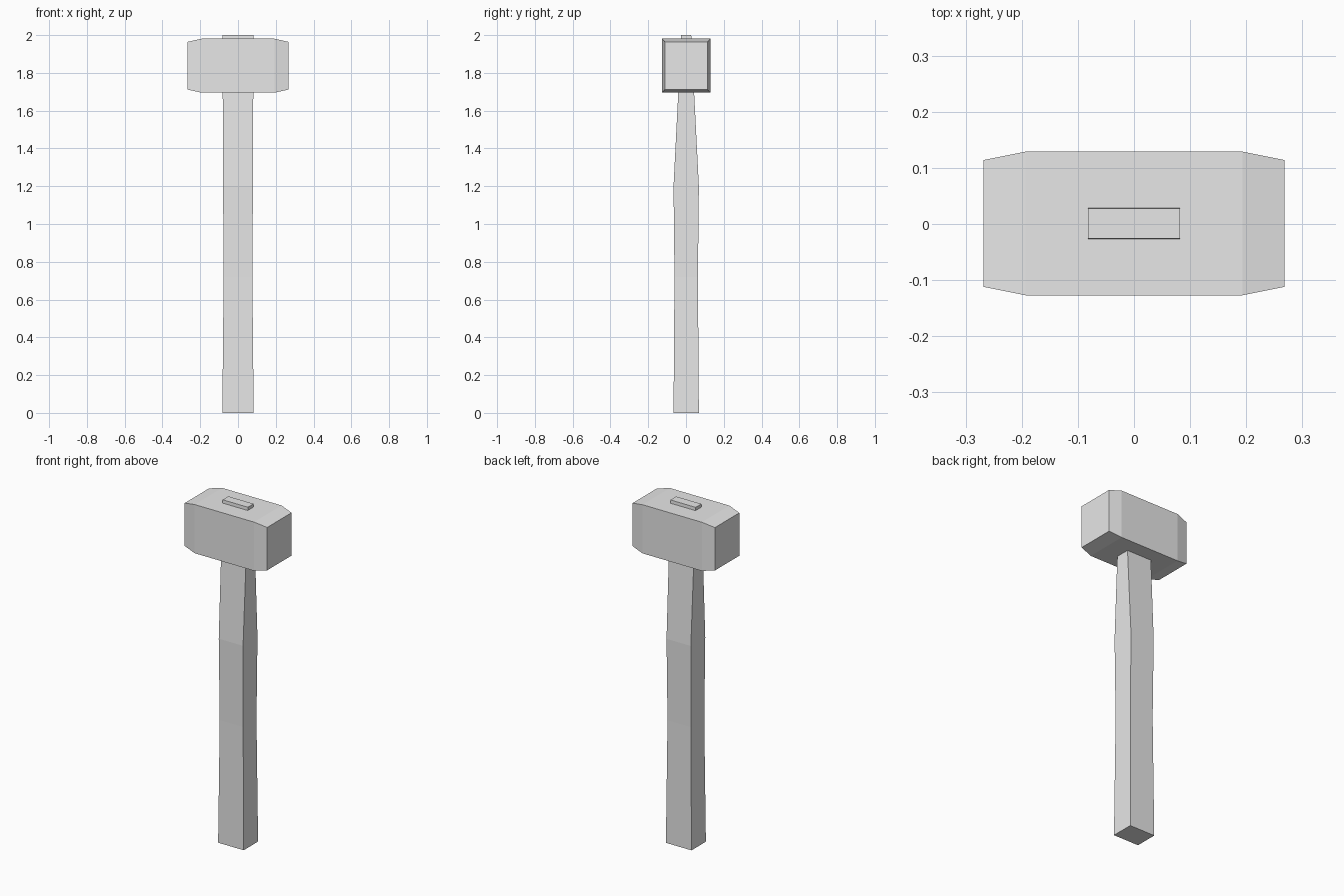
import bpy
import bmesh

cube = bpy.data.objects.get("Cube")
if cube:
    bpy.data.objects.remove(cube, do_unlink=True)

grey = bpy.data.materials.new("plain grey")
grey.use_nodes = True
colour = (0.8, 0.8, 0.8, 1)
grey.diffuse_color = colour
grey.node_tree.nodes["Principled BSDF"].inputs["Base Color"].default_value = colour


def loft(name, rings):
    """Join four-cornered rings in order and cap both ends."""
    bm = bmesh.new()
    loops = [[bm.verts.new(p) for p in ring] for ring in rings]
    for a, b in zip(loops, loops[1:]):
        for i in range(4):
            j = (i + 1) % 4
            bm.faces.new((a[i], a[j], b[j], b[i]))
    bm.faces.new(loops[0])
    bm.faces.new(loops[-1])
    bmesh.ops.recalc_face_normals(bm, faces=bm.faces)
    mesh = bpy.data.meshes.new(name)
    bm.to_mesh(mesh)
    bm.free()
    mesh.materials.append(grey)
    obj = bpy.data.objects.new(name, mesh)
    bpy.context.collection.objects.link(obj)
    return obj


corners = [(-1, -1), (1, -1), (1, 1), (-1, 1)]

# Handle: slightly waisted grip, then a taper that passes through the head
handle_sections = [  # height, half width, half depth
    (0, 0.083, 0.067),
    (0.72, 0.076, 0.062),
    (1.2, 0.079, 0.067),
    (2.0, 0.082, 0.0265),
]
loft("handle", [[(sx * w, sy * d + 0.001, z) for sx, sy in corners]
                for z, w, d in handle_sections])

# Head: square block with tapered striking ends
head_sections = [  # x, half depth, half height
    (-0.268, 0.113, 0.126),
    (-0.193, 0.128, 0.143),
    (0.193, 0.128, 0.143),
    (0.268, 0.113, 0.126),
]
loft("hammer_head", [[(x, sy * d + 0.001, 1.838 + sz * h) for sy, sz in corners]
                     for x, d, h in head_sections])
